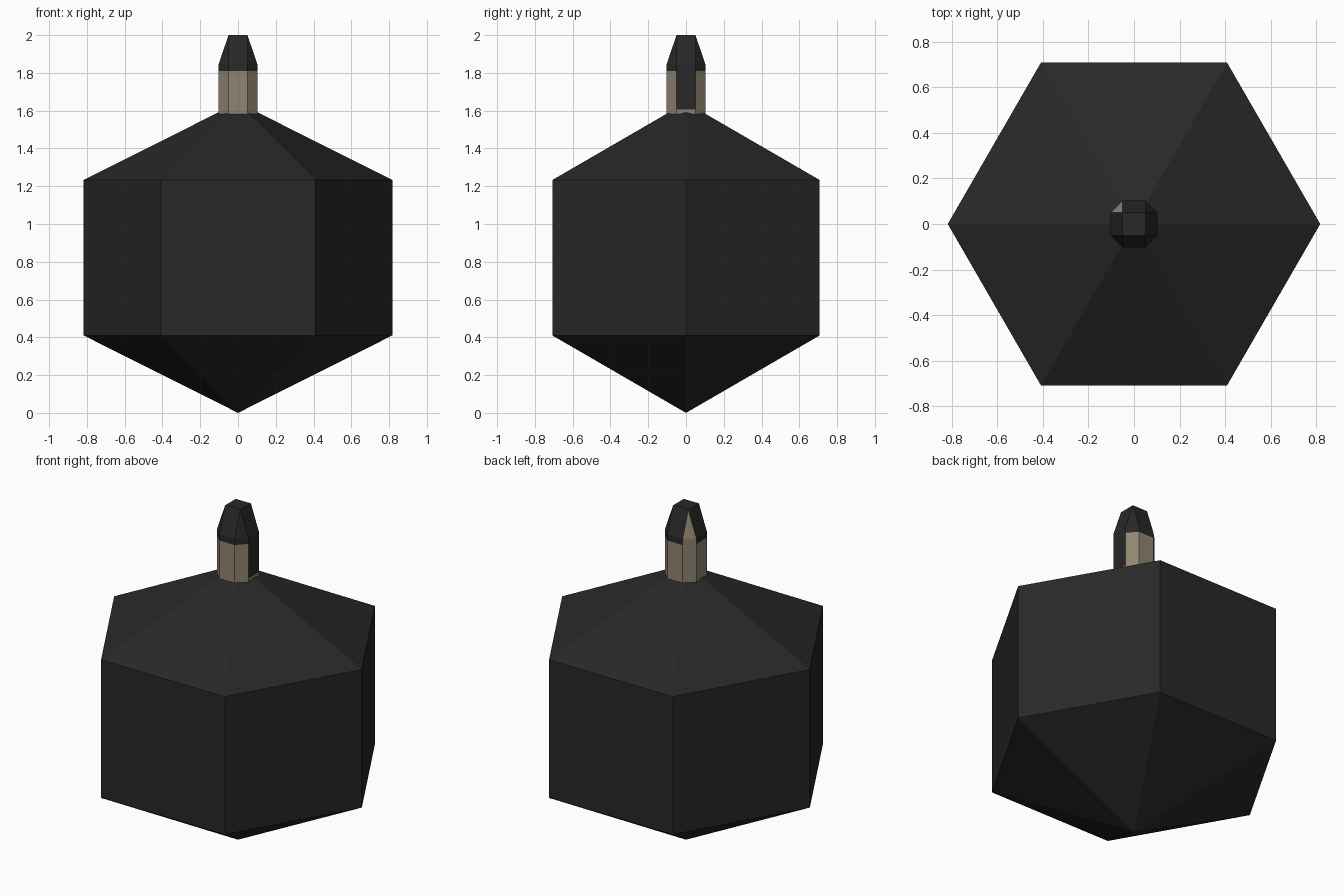
import bpy, bmesh
from math import cos, sin, radians

cube = bpy.data.objects.get("Cube")
if cube:
    bpy.data.objects.remove(cube)


def material(name, rgb):
    m = bpy.data.materials.new(name)
    m.use_nodes = True
    m.diffuse_color = (*rgb, 1)
    m.node_tree.nodes["Principled BSDF"].inputs["Base Color"].default_value = (*rgb, 1)
    return m


charcoal = material("charcoal", (0.021, 0.021, 0.021))
tan = material("tan", (0.28, 0.235, 0.165))


def loft(name, rings, mats):
    """Skin equal-length rings; one-point rings become apexes."""
    bm = bmesh.new()
    loops = [[bm.verts.new(p) for p in ring] for ring in rings]
    for a, b in zip(loops, loops[1:]):
        n = max(len(a), len(b))
        for i in range(n):
            j = (i + 1) % n
            quad = [a[i % len(a)], a[j % len(a)], b[j % len(b)], b[i % len(b)]]
            bm.faces.new(list(dict.fromkeys(quad)))
    for end in (loops[0], loops[-1]):
        if len(end) > 2:
            bm.faces.new(end)
    bmesh.ops.remove_doubles(bm, verts=bm.verts, dist=1e-4)
    bmesh.ops.recalc_face_normals(bm, faces=bm.faces)
    mesh = bpy.data.meshes.new(name)
    bm.to_mesh(mesh)
    bm.free()
    for m in mats:
        mesh.materials.append(m)
    obj = bpy.data.objects.new(name, mesh)
    bpy.context.collection.objects.link(obj)
    return obj


def hexagon(z, r=0.817):
    return [(r * cos(radians(a)), r * sin(radians(a)), z) for a in range(0, 360, 60)]


def octagon(z, w=0.103, c=0.05):
    return [(w, -c, z), (w, c, z), (c, w, z), (-c, w, z),
            (-w, c, z), (-w, -c, z), (-c, -w, z), (c, -w, z)]


# Hexagonal body with a pyramid at each end
loft("body", [[(0, 0, 0)], hexagon(0.41), hexagon(1.233), [(0, 0, 1.643)]], [charcoal])

# Chamfered square stem tapering to a small square tip
tip = loft("stem_and_tip",
           [octagon(1.583), octagon(1.605), octagon(1.81), octagon(1.845), octagon(2, w=0.05)],
           [tan, charcoal])

# Dark tip and dark left panel, with one corner left tan
for f in tip.data.polygons:
    c, n = f.center, f.normal
    left_panel = n.x > 0.9 and c.z > 1.605
    tan_corner = n.x < -0.4 and n.y > 0.4
    f.material_index = int((c.z > 1.81 or left_panel) and not tan_corner)
